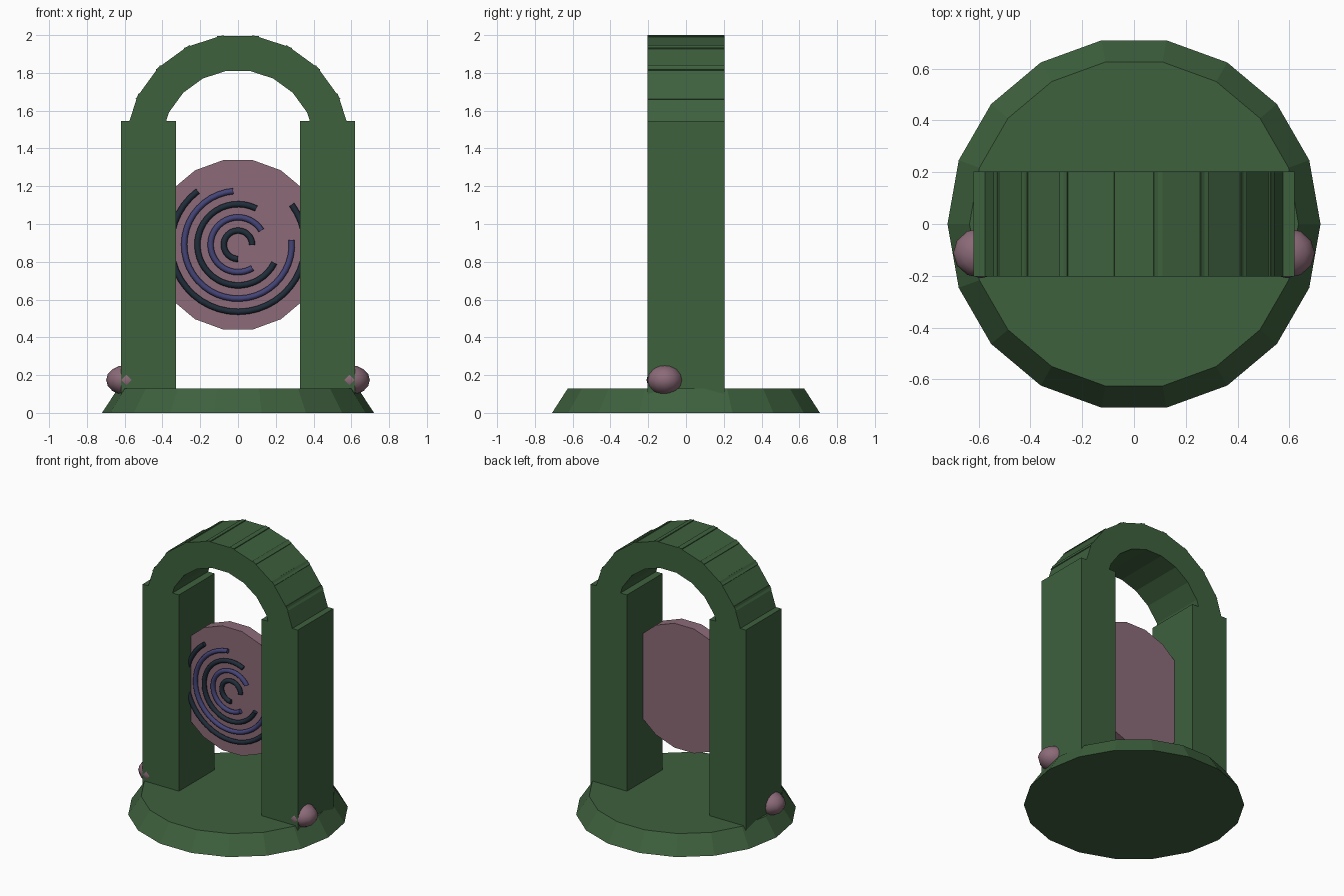
import bpy, bmesh, math
from mathutils import Vector, Matrix

if "Cube" in bpy.data.objects:
    bpy.data.objects.remove(bpy.data.objects["Cube"])


def material(name, rgb):
    m = bpy.data.materials.new(name)
    m.diffuse_color = (*rgb, 1)
    m.use_nodes = True
    m.node_tree.nodes["Principled BSDF"].inputs["Base Color"].default_value = m.diffuse_color
    return m


GREEN = material("dark green", (0.048, 0.119, 0.048))
PINK = material("dusty pink", (0.262, 0.147, 0.188))
NAVY = material("dark navy", (0.014, 0.026, 0.042))
BLUE = material("muted blue", (0.058, 0.058, 0.188))


def finish(name, bm, mat, smooth=False):
    bmesh.ops.recalc_face_normals(bm, faces=bm.faces)
    for f in bm.faces:
        f.smooth = smooth and len(f.verts) <= 4
    me = bpy.data.meshes.new(name)
    bm.to_mesh(me)
    bm.free()
    me.materials.append(mat)
    ob = bpy.data.objects.new(name, me)
    bpy.context.collection.objects.link(ob)
    return ob


def loft(name, rings, mat, smooth=False):
    """Skin a list of vertex rings and cap both ends."""
    bm = bmesh.new()
    rows = [[bm.verts.new(p) for p in r] for r in rings]
    n = len(rows[0])
    for a, b in zip(rows, rows[1:]):
        for i in range(n):
            bm.faces.new((a[i], a[(i + 1) % n], b[(i + 1) % n], b[i]))
    bm.faces.new(rows[0])
    bm.faces.new(rows[-1])
    return finish(name, bm, mat, smooth)


def circle(r, n):
    return [(r * math.cos(2 * math.pi * i / n), r * math.sin(2 * math.pi * i / n)) for i in range(n)]


def box(name, size, matrix, mat):
    bm = bmesh.new()
    bmesh.ops.create_cube(bm, size=1, matrix=matrix @ Matrix.Diagonal((*size, 1)))
    return finish(name, bm, mat)


# Tapered round base
loft("base", [[(x, y, z) for x, y in circle(r, 18)] for r, z in ((0.72, 0), (0.635, 0.13))], GREEN)

for side, s in (("left", -1), ("right", 1)):
    # Square pillars
    box(side + "_pillar", (0.29, 0.405, 1.455),
        Matrix.Translation((s * 0.474, 0, 0.8175)), GREEN)
    # Rounded knobs at the pillar feet
    bm = bmesh.new()
    bmesh.ops.create_uvsphere(
        bm, u_segments=12, v_segments=8, radius=1,
        matrix=Matrix.Translation((s * 0.59, -0.112, 0.174)) @ Matrix.Diagonal((0.108, 0.097, 0.08, 1)))
    finish(side + "_knob", bm, PINK, True)

# Arch of overlapping blocks
for i in range(11):
    a = math.radians(18 * i)
    m = (Matrix.Translation((0, 0, 1.405)) @ Matrix.Rotation(-a, 4, 'Y')
         @ Matrix.Translation((0.4975, 0, 0)))
    box(f"arch_block_{i + 1}", (0.185, 0.405, 0.22), m, GREEN)

# Portal disc between the pillars
CZ = 0.89
loft("disc", [[(x, y, CZ + z) for x, z in circle(0.455, 18)] for y in (-0.067, 0.02)], PINK)

# Concentric three-quarter rings on the disc front
for i in range(5):
    radius, start = 0.075 + 0.07 * i, math.radians(31.7 * i)
    rings = []
    for j in range(33):
        a = start + math.radians(270) * j / 32
        out = Vector((math.cos(a), 0, math.sin(a)))
        centre = Vector((0, -0.078, CZ)) + out * radius
        rings.append([centre + out * u + Vector((0, v, 0)) for u, v in circle(0.016, 8)])
    loft(f"swirl_ring_{i + 1}", rings, BLUE if i % 2 else NAVY, True)
